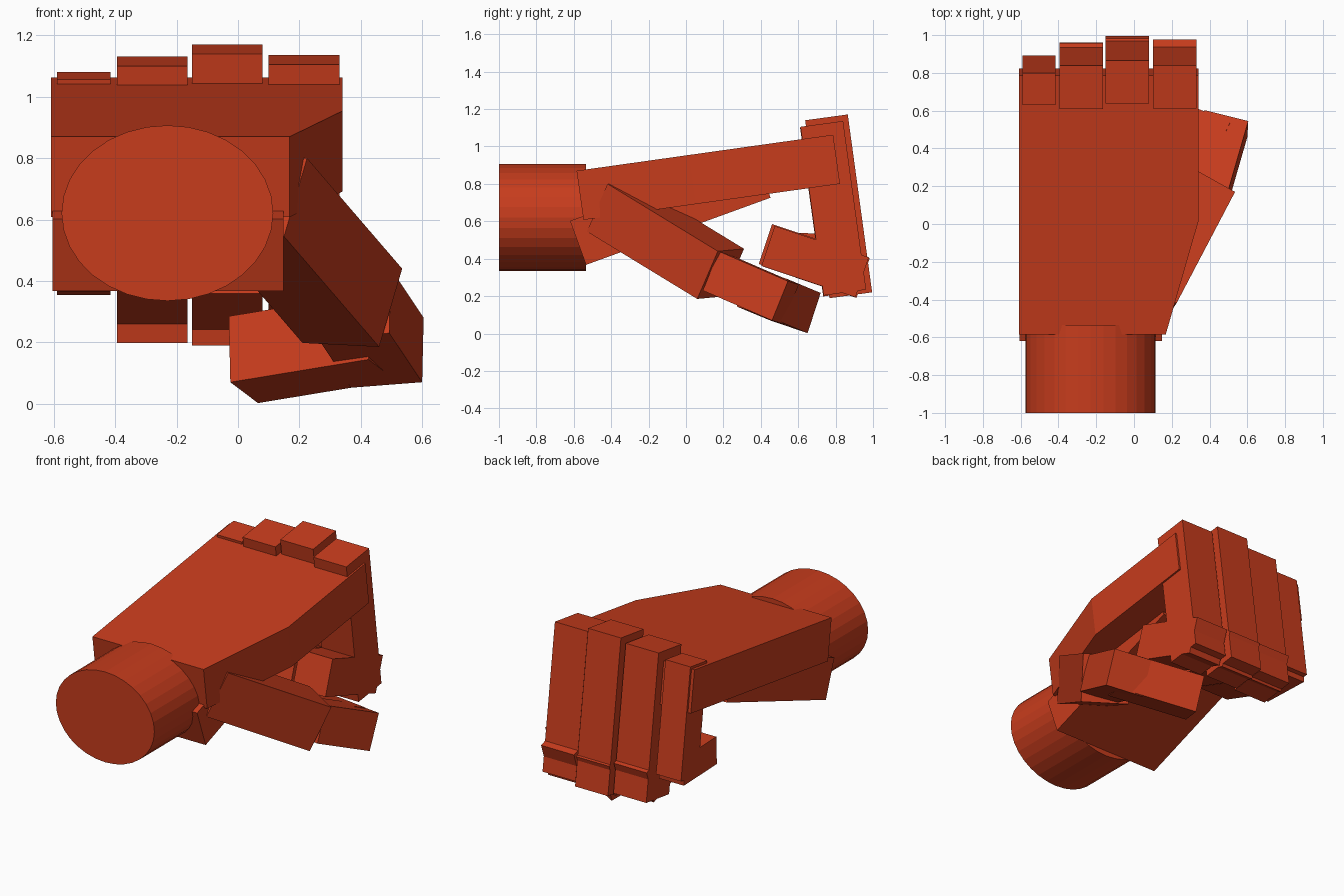
import bpy, bmesh
from math import radians, sin, cos, pi
from mathutils import Vector, Matrix

if "Cube" in bpy.data.objects:
    bpy.data.objects.remove(bpy.data.objects["Cube"])

mat = bpy.data.materials.new("orange_red")
mat.diffuse_color = (0.57, 0.045, 0.012, 1)
mat.use_nodes = True
mat.node_tree.nodes["Principled BSDF"].inputs["Base Color"].default_value = mat.diffuse_color


def finish(name, bm):
    bmesh.ops.recalc_face_normals(bm, faces=bm.faces)
    me = bpy.data.meshes.new(name)
    bm.to_mesh(me)
    bm.free()
    me.materials.append(mat)
    ob = bpy.data.objects.new(name, me)
    bpy.context.collection.objects.link(ob)
    return ob


def prism(name, base, sweep):
    """Closed outline swept along a vector."""
    bm = bmesh.new()
    face = bm.faces.new([bm.verts.new(p) for p in base])
    ext = bmesh.ops.extrude_face_region(bm, geom=[face], use_keep_orig=True)
    moved = [v for v in ext["geom"] if isinstance(v, bmesh.types.BMVert)]
    bmesh.ops.translate(bm, verts=moved, vec=sweep)
    return finish(name, bm)


def box(name, corner, a, b, c):
    """Box from one corner and three edge vectors."""
    o, a, b, c = map(Vector, (corner, a, b, c))
    return prism(name, [o, o + a, o + a + b, o + b], c)


def tilted(name, x0, x1, y, z, length, height, angle):
    """Box tilted about x; (y, z) is its top corner nearest the wrist."""
    t = radians(angle)
    return box(name, (x0, y, z), (x1 - x0, 0, 0),
               (0, length * cos(t), length * sin(t)),
               (0, height * sin(t), -height * cos(t)))


# Wrist
bm = bmesh.new()
bmesh.ops.create_cone(bm, cap_ends=True, segments=32, radius1=1, radius2=1, depth=1,
                      matrix=Matrix.Translation((-0.23, -0.768, 0.621))
                      @ Matrix.Diagonal((0.345, 0.465, 0.286, 1))
                      @ Matrix.Rotation(pi / 2, 4, 'X'))
finish("wrist", bm)

# Back of the hand: outline flaring toward the index side
tilt = radians(8)
outline = [(-0.61, 0), (0.168, 0), (0.341, 0.605), (0.341, 1.385), (-0.61, 1.385)]
prism("hand_back",
      [Vector((x, -0.585 + t * cos(tilt), 0.87 + t * sin(tilt))) for x, t in outline],
      Vector((0, 0.265 * sin(tilt), -0.265 * cos(tilt))))

# Palm heel
tilted("palm", -0.605, 0.148, -0.62, 0.602, 1.05, 0.25, 20)

# Fingers: x range, knuckle top corner, thickness, length, fingertip corner, length, tilt
fingers = [
    ("index", 0.10, 0.33, 0.612, 1.105, 0.23, 0.91, 0.475, 0.575, 0.53, -18.5),
    ("middle", -0.15, 0.08, 0.637, 1.14, 0.23, 0.96, 0.48, 0.572, 0.53, -18.5),
    ("ring", -0.395, -0.165, 0.61, 1.10, 0.23, 0.91, 0.46, 0.585, 0.525, -18.5),
    ("pinky", -0.59, -0.415, 0.63, 1.057, 0.17, 0.695, 0.54, 0.54, 0.33, -2),
]
for name, x0, x1, y, z, thick, length, ty, tz, tl, ang in fingers:
    tilted(name + "_finger", x0, x1, y, z, thick, length, 7.8)
    tilted(name + "_fingertip", x0, x1, ty, tz, tl, min(thick + 0.005, 0.225), ang)

# Thumb: base, middle and tip segments
box("thumb_base", (0.225, -0.42, 0.80), (-0.075, -0.11, -0.255),
    (0.31, 0.59, -0.36), (-0.25, 0.14, 0.013))
box("thumb_middle", (0.605, 0.545, 0.28), (-0.005, -0.085, -0.21),
    (-0.107, -0.37, 0.16), (-0.232, 0.058, -0.018))
box("thumb_tip", (0.065, 0.65, 0.002), (-0.09, -0.20, 0.068),
    (-0.005, 0.07, 0.215), (0.45, -0.178, 0.074))
